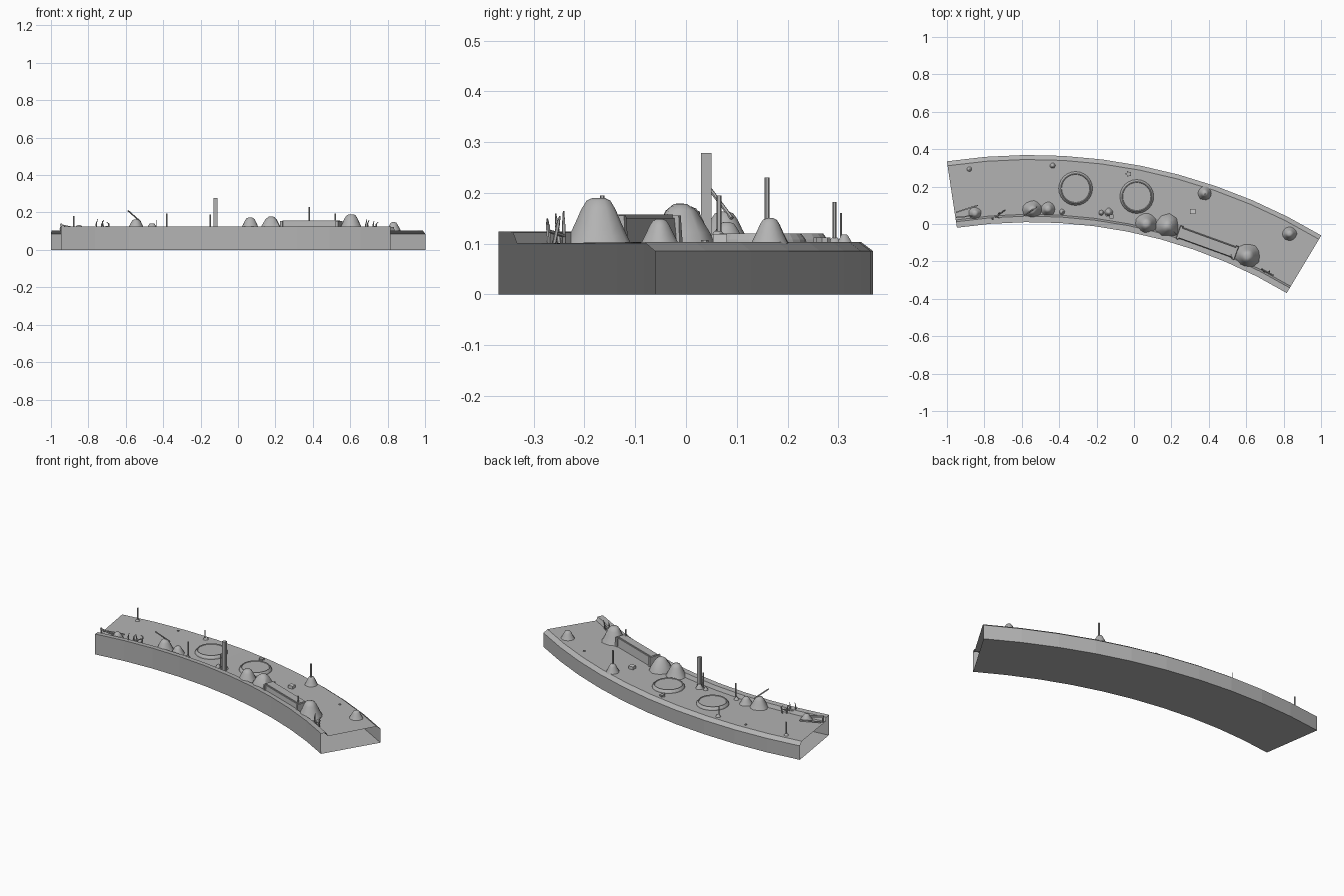
import bpy, math, random
from mathutils import Vector

if "Cube" in bpy.data.objects:
    bpy.data.objects.remove(bpy.data.objects["Cube"])

random.seed(4)
CX, CY = -0.55, -2.643          # centre of the wall curve
A0, A1 = math.radians(-8.6), math.radians(31.0)
FLOOR = 0.1
GREY = bpy.data.materials.new("dark_grey")
GREY.diffuse_color = (0.45, 0.45, 0.45, 1)
GREY.use_nodes = True
GREY.node_tree.nodes["Principled BSDF"].inputs["Base Color"].default_value = GREY.diffuse_color


def mesh(name, verts, faces, smooth=None, mat=GREY):
    me = bpy.data.meshes.new(name)
    me.from_pydata(verts, [], faces)
    if mat:
        me.materials.append(mat)
    ob = bpy.data.objects.new(name, me)
    bpy.context.collection.objects.link(ob)
    if smooth:
        bpy.ops.object.select_all(action='DESELECT')
        ob.select_set(True)
        bpy.context.view_layer.objects.active = ob
        bpy.ops.object.shade_smooth_by_angle(angle=math.radians(smooth))
    return ob


def lathe(name, x, y, profile, sides, jitter=0.0, smooth=None):
    """Revolve (radius, z) points; the last point is the centre top."""
    scale = [1 + random.uniform(-jitter, jitter) for _ in range(sides)]
    v, f = [], []
    for r, z in profile[:-1]:
        for i in range(sides):
            a = 2 * math.pi * i / sides
            v.append((x + r * scale[i] * math.cos(a), y + r * scale[i] * math.sin(a), z))
    for k in range(len(profile) - 2):
        for i in range(sides):
            j = (i + 1) % sides
            f.append((k * sides + i, k * sides + j, (k + 1) * sides + j, (k + 1) * sides + i))
    v.append((x, y, profile[-1][1]))
    top = (len(profile) - 2) * sides
    f += [(top + i, top + (i + 1) % sides, len(v) - 1) for i in range(sides)]
    return mesh(name, v, f, smooth)


def stick(name, p, q, r, sides=6, tip=None):
    """Straight rod between two points."""
    p, q = Vector(p), Vector(q)
    rot = (q - p).to_track_quat('Z', 'Y')
    tip = r if tip is None else tip
    v = []
    for base, rad in ((p, r), (q, tip)):
        for i in range(sides):
            a = 2 * math.pi * (i + 0.5) / sides
            v.append(base + rot @ Vector((rad * math.cos(a), rad * math.sin(a), 0)))
    f = [(i, (i + 1) % sides, sides + (i + 1) % sides, sides + i) for i in range(sides)]
    f += [tuple(reversed(range(sides))), tuple(range(sides, 2 * sides))]
    return mesh(name, v, f)


def block(name, c, size, angle, taper=0.0, mat=GREY):
    """Box standing on c, sides leaning inwards by taper."""
    v = []
    for z, t in ((0, 0), (size[2], taper)):
        for sx, sy in ((-1, -1), (1, -1), (1, 1), (-1, 1)):
            lx, ly = sx * (size[0] / 2 - t), sy * (size[1] / 2 - t)
            v.append((c[0] + lx * math.cos(angle) - ly * math.sin(angle),
                      c[1] + lx * math.sin(angle) + ly * math.cos(angle), c[2] + z))
    f = [(3, 2, 1, 0), (4, 5, 6, 7)] + [(i, (i + 1) % 4, 4 + (i + 1) % 4, 4 + i) for i in range(4)]
    return mesh(name, v, f, mat=mat)


# curved trench platform: closed section swept along an arc, open ends
section = [(2.653, 0), (2.653, 0.124), (2.685, 0.122), (2.695, FLOOR),
           (2.988, FLOOR + 0.003), (3.012, 0.085), (3.012, 0)]
SEG, n = 10, len(section)
verts, faces = [], []
for s in range(SEG + 1):
    a = A0 + (A1 - A0) * s / SEG
    verts += [(CX + r * math.sin(a), CY + r * math.cos(a), z) for r, z in section]
for s in range(SEG):
    for k in range(n):
        m = (k + 1) % n
        faces.append((s * n + k, s * n + m, (s + 1) * n + m, (s + 1) * n + k))
mesh("curved_platform", verts, [tuple(reversed(f)) for f in faces])

# two round pads with raised sloping rims
for x, y in ((-0.312, 0.19), (0.015, 0.147)):
    lathe("round_pad", x, y, [(0.091, FLOOR), (0.089, 0.108), (0.08, 0.12), (0.077, 0.12),
                              (0.075, 0.116), (0, 0.116)], 24)

# mounds: x, y, radius, top height
mounds = [(0.065, 0.0, 0.058, 0.173), (0.605, -0.172, 0.068, 0.19),
          (-0.545, 0.075, 0.05, 0.163), (-0.46, 0.08, 0.038, 0.142),
          (0.378, 0.165, 0.038, 0.15), (0.832, -0.052, 0.039, 0.148),
          (-0.85, 0.057, 0.033, 0.133), (-0.88, 0.293, 0.015, 0.112),
          (-0.435, 0.312, 0.016, 0.118), (-0.385, 0.065, 0.015, 0.115),
          (-0.175, 0.06, 0.014, 0.118), (-0.135, 0.063, 0.022, 0.125)]
bell = [(1, 0), (0.88, 0.17), (0.7, 0.45), (0.52, 0.75), (0.36, 0.94), (0.18, 1), (0, 1)]
for x, y, r, top in mounds:
    lathe("mound", x, y, [(r * p, FLOOR + (top - FLOOR) * h) for p, h in bell], 14, 0.05, 50)
lathe("pointed_rock", 0.178, -0.012, [(0.064, FLOOR), (0.055, 0.122), (0.03, 0.165), (0.013, 0.178),
                                      (0, 0.179)], 9, 0.12, 50)

# long shelter between the mounds
ang = math.atan2(-0.105, 0.29)
block("shelter_body", (0.392, -0.1, FLOOR), (0.33, 0.066, 0.05), ang, 0.006)
block("shelter_roof", (0.392, -0.1, 0.15), (0.31, 0.046, 0.007), ang)
for t in (-0.158, 0.158):
    block("shelter_end", (0.392 + t * math.cos(ang), -0.1 + t * math.sin(ang), FLOOR),
          (0.018, 0.078, 0.055), ang, 0.003)

# upright posts: x, y, top, radius
for x, y, top, r in ((-0.878, 0.293, 0.182, 0.004), (-0.435, 0.305, 0.16, 0.002),
                     (-0.38, 0.065, 0.195, 0.005), (-0.148, 0.045, 0.19, 0.005),
                     (0.38, 0.16, 0.23, 0.005), (0.52, -0.165, 0.195, 0.004)):
    stick("post", (x, y, FLOOR), (x, y, top), r)
block("tall_pillar", (-0.12, 0.04, FLOOR), (0.02, 0.02, 0.178), 0)

# leaning barrel on the left mound
stick("leaning_barrel", (-0.52, 0.09, 0.15), (-0.588, 0.045, 0.21), 0.004)

# crate (lighter), scrap piece and small floor studs
block("crate", (0.315, 0.067, FLOOR), (0.03, 0.028, 0.019), 0, mat=None)
star = [(-0.03 + (0.018 if i % 2 else 0.01) * math.cos(i * math.pi / 5),
         0.268 + (0.018 if i % 2 else 0.01) * math.sin(i * math.pi / 5)) for i in range(10)]
mesh("star_scrap", [(x, y, z) for z in (FLOOR, 0.112) for x, y in star],
     [tuple(range(10, 20))] + [(i, (i + 1) % 10, 10 + (i + 1) % 10, 10 + i) for i in range(10)])
for x, y in ((0.66, 0.037), (-0.62, 0.313)):
    stick("floor_stud", (x, y, FLOOR), (x, y, 0.107), 0.007)

# tangles of twisted bars
for x, y in ((-0.725, 0.05), (0.71, -0.255)):
    d = Vector((0.03, 0.022 if x < 0 else -0.016, 0))
    for k in range(4):
        base = Vector((x, y, 0.11)) + d * (k - 1.5) * 0.6
        mid = base + Vector((random.uniform(-.01, .01), random.uniform(-.008, .008), 0.028))
        tip = mid + Vector((random.uniform(-.012, .012), random.uniform(-.01, .01), 0.026 - 0.005 * k))
        stick("bar_lower", base - Vector((0, 0, 0.01)), mid, 0.004, 5)
        stick("bar_upper", mid, tip, 0.0035, 5, 0.0015)
    stick("bar_cross", Vector((x, y, 0.115)) - d, Vector((x, y, 0.125)) + d, 0.004, 5)

# fallen rails at the left end
stick("rail_long", (-0.952, 0.062, 0.112), (-0.835, 0.1, 0.106), 0.005, 4)
stick("rail_short", (-0.95, 0.035, 0.135), (-0.85, 0.045, 0.112), 0.005, 4)
stick("rail_support", (-0.945, 0.036, FLOOR), (-0.945, 0.036, 0.14), 0.005, 4)
